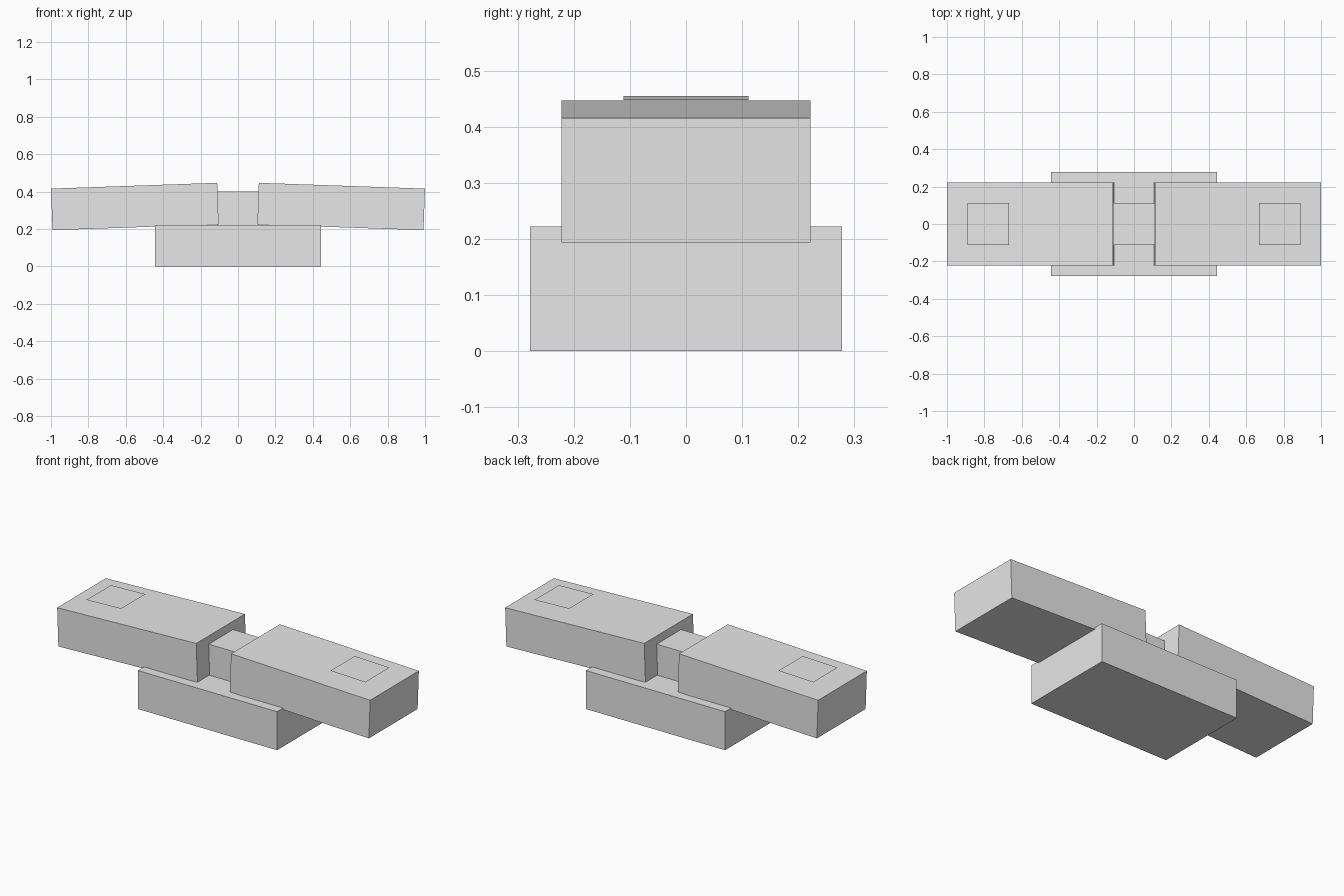
import bpy
from math import radians

default = bpy.data.objects.get("Cube")
if default:
    bpy.data.objects.remove(default, do_unlink=True)

# Single flat grey
grey = bpy.data.materials.new("light_grey")
grey.use_nodes = True
colour = (0.8, 0.8, 0.8, 1)
grey.diffuse_color = colour
grey.node_tree.nodes["Principled BSDF"].inputs["Base Color"].default_value = colour

U = 0.2222   # module: every part is a multiple of this
TILT = radians(2)


def finish(name, size, tilt):
    obj = bpy.context.object
    obj.name = obj.data.name = name
    obj.scale = size
    obj.rotation_euler.y = tilt
    bpy.ops.object.transform_apply(location=False, rotation=False, scale=True)
    obj.data.materials.append(grey)


def box(name, centre, size, tilt=0):
    bpy.ops.mesh.primitive_cube_add(size=1, location=centre)
    finish(name, size, tilt)


def sheet(name, centre, size, tilt=0):
    bpy.ops.mesh.primitive_plane_add(size=1, location=centre)
    finish(name, (*size, 1), tilt)


# Base block and the short bridge standing on it
box("base", (0, 0, U / 2), (4 * U, 2.5 * U, U))
box("bridge", (0, 0, 1.4 * U), (U, U, 0.8 * U))

# Two arms drooping outward, each with a thin square panel hovering above
for side, s in (("left", 1), ("right", -1)):
    box(side + "_arm", (s * 0.5515, 0, 0.32), (4 * U, 2 * U, U), s * TILT)
    sheet(side + "_panel", (s * 0.779, 0, 0.451), (U, U), s * TILT)
